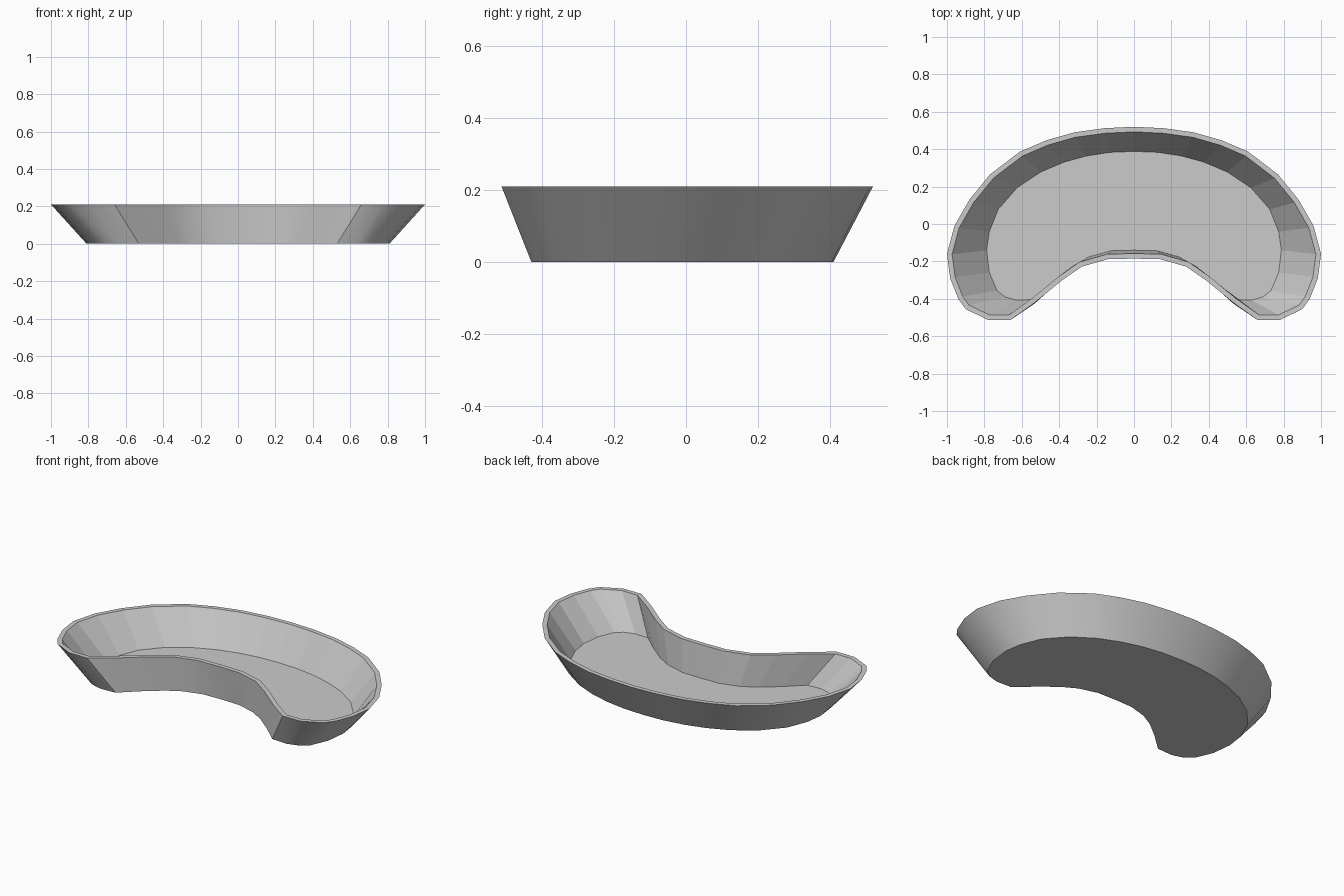
import bpy
import bmesh
import math
from mathutils import Vector

cube = bpy.data.objects.get("Cube")
if cube:
    bpy.data.objects.remove(cube, do_unlink=True)

HEIGHT, FLOOR = 0.21, 0.015

# Half outlines of the kidney shape, from back centre round the lobe to front centre
rim_half = [(0, .52), (.16, .512), (.32, .49), (.47, .447), (.61, .387), (.77, .265),
            (.88, .13), (.96, -.01), (1, -.16), (.983, -.29), (.94, -.4), (.9, -.455),
            (.78, -.513), (.66, -.513), (.53, -.42), (.39, -.305), (.28, -.228),
            (.14, -.188), (0, -.185)]
base_half = [(0, .41), (.13, .405), (.26, .385), (.38, .352), (.51, .297), (.64, .21),
             (.745, .09), (.795, -.035), (.81, -.14), (.795, -.265), (.75, -.37), (.7, -.41),
             (.63, -.43), (.53, -.425), (.42, -.325), (.32, -.245), (.235, -.197),
             (.12, -.165), (0, -.162)]


def full_outline(half):
    """Mirror a half outline into a closed clockwise loop."""
    right = [Vector(p) for p in half]
    return right + [Vector((-p.x, p.y)) for p in reversed(right[1:-1])]


def inset(loop, distance):
    """Move a clockwise loop inward by an even wall thickness."""
    result = []
    for i, p in enumerate(loop):
        a = (p - loop[i - 1]).normalized()
        b = (loop[(i + 1) % len(loop)] - p).normalized()
        normal = Vector((a.y + b.y, -a.x - b.x)).normalized()
        result.append(p + normal * distance / math.sqrt((1 + a.dot(b)) / 2))
    return result


def bridge(bm, lower, upper, smooth):
    """Join two rings of vertices with quads."""
    n = len(lower)
    for i in range(n):
        j = (i + 1) % n
        face = bm.faces.new((lower[i], lower[j], upper[j], upper[i]))
        face.smooth = smooth


def make_material(name, color):
    mat = bpy.data.materials.new(name)
    mat.use_nodes = True
    mat.diffuse_color = color
    mat.node_tree.nodes["Principled BSDF"].inputs["Base Color"].default_value = color
    return mat


# Dish: outer wall, rim lip, inner wall, floor and underside
rim, base = full_outline(rim_half), full_outline(base_half)
bm = bmesh.new()
levels = [(base, 0), (rim, HEIGHT), (inset(rim, .027), HEIGHT), (inset(base, .022), FLOOR)]
rings = [[bm.verts.new((p.x, p.y, z)) for p in loop] for loop, z in levels]
for k, smooth in enumerate((True, False, False)):
    bridge(bm, rings[k], rings[k + 1], smooth)
bm.faces.new(rings[0])
bm.faces.new(rings[-1])
bmesh.ops.recalc_face_normals(bm, faces=bm.faces)

# Crisp edges around the lip and the foot
for edge in bm.edges:
    edge.smooth = edge.calc_face_angle(0) < math.radians(35)

mesh = bpy.data.meshes.new("kidney_dish")
bm.to_mesh(mesh)
bm.free()
mesh.materials.append(make_material("light_grey", (.6, .6, .6, 1)))
dish = bpy.data.objects.new("kidney_dish", mesh)
bpy.context.collection.objects.link(dish)
